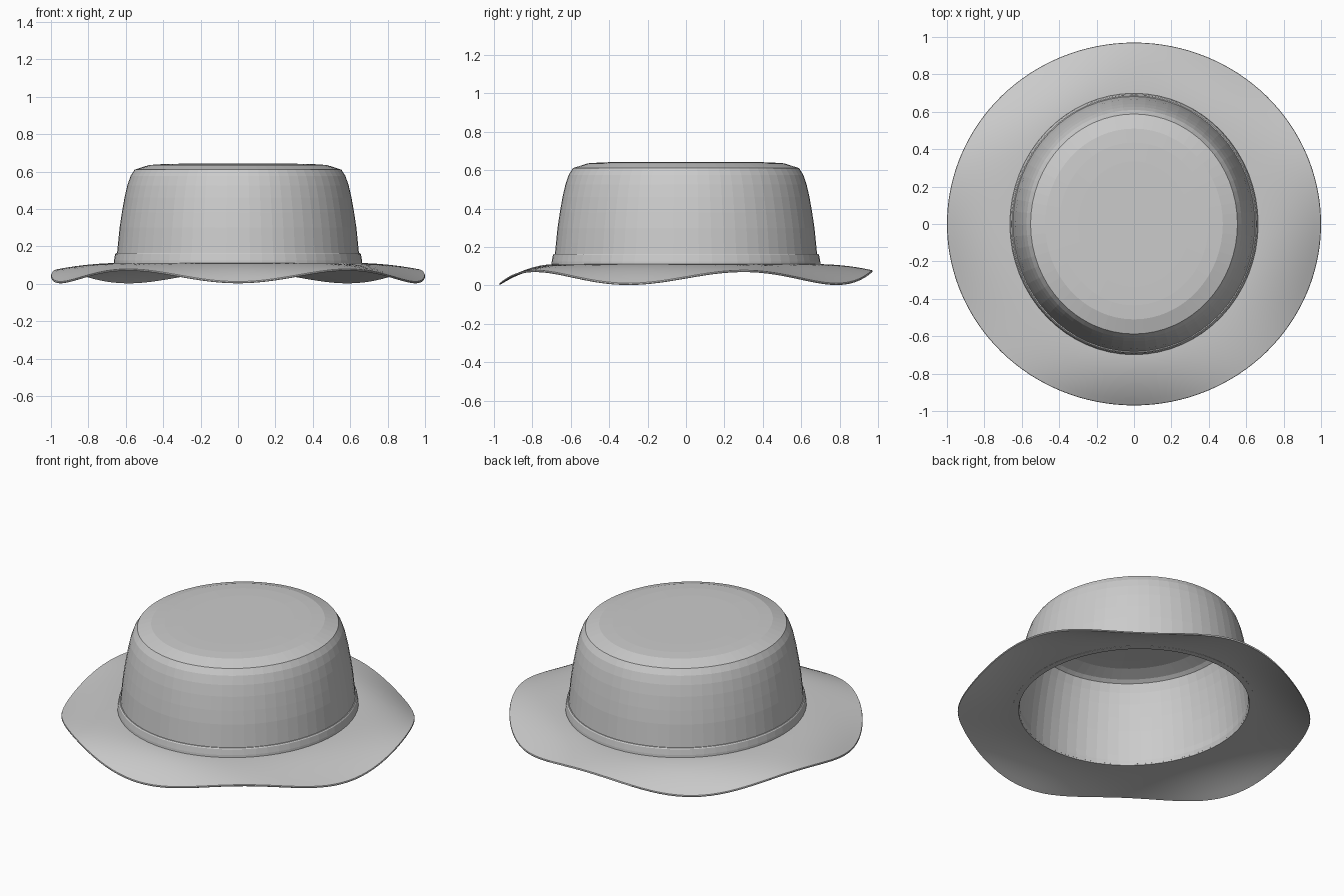
import bpy
import bmesh
from math import sin, cos, pi

cube = bpy.data.objects.get("Cube")
if cube:
    bpy.data.objects.remove(cube)

# Single felt colour
felt = bpy.data.materials.new("light_grey_felt")
felt.use_nodes = True
colour = (0.6, 0.6, 0.6, 1)
felt.diffuse_color = colour
felt.node_tree.nodes["Principled BSDF"].inputs["Base Color"].default_value = colour


def ring_surface(name, rows, segments, closed=False, smooth=False):
    """Skin a list of row functions, each giving a point for an angle."""
    bm = bmesh.new()
    rings = [[bm.verts.new(row(2 * pi * i / segments)) for i in range(segments)]
             for row in rows]
    pairs = list(zip(rings, rings[1:]))
    if closed:
        pairs.append((rings[-1], rings[0]))
    for a, b in pairs:
        for i in range(segments):
            j = (i + 1) % segments
            bm.faces.new((a[i], a[j], b[j], b[i]))
    if not closed:
        bm.faces.new(rings[0])
        bm.faces.new(rings[-1])
    bmesh.ops.recalc_face_normals(bm, faces=bm.faces)
    mesh = bpy.data.meshes.new(name)
    bm.to_mesh(mesh)
    bm.free()
    mesh.materials.append(felt)
    obj = bpy.data.objects.new(name, mesh)
    bpy.context.collection.objects.link(obj)
    if smooth:
        bpy.ops.object.select_all(action="DESELECT")
        bpy.context.view_layer.objects.active = obj
        obj.select_set(True)
        bpy.ops.object.shade_smooth_by_angle(angle=0.7)
    return obj


def oval(r, z, stretch=0.035):
    """Level oval row, slightly longer front to back."""
    return lambda a: (r * cos(a), (r + stretch) * sin(a), z)


def brim_row(t, side):
    """Row of the brim: five waves that grow towards the edge."""
    rx, ry = 0.64 + 0.36 * t, 0.675 + 0.295 * t
    thickness = 0.018 - 0.008 * t

    def point(a):
        z = 0.111 - t * t * (0.066 - 0.034 * sin(5 * a))
        return rx * cos(a), ry * sin(a), z - side * thickness
    return point


# Crown: outer shell from the centre of the top down, then up the inside
outer = [(0.3, 0.642), (0.4, 0.64), (0.475, 0.635), (0.553, 0.61),
         (0.575, 0.575), (0.592, 0.525), (0.607, 0.46), (0.621, 0.38),
         (0.633, 0.3), (0.641, 0.22), (0.648, 0.15), (0.65, 0.1)]
inner = [(r - 0.02, z - (0.02 if z > 0.6 else 0)) for r, z in reversed(outer)]
ring_surface("crown", [oval(r, z) for r, z in outer + inner], 64)

# Band around the foot of the crown
band = [(0.632, 0.092), (0.665, 0.092), (0.663, 0.125), (0.657, 0.158),
        (0.652, 0.164), (0.628, 0.164), (0.626, 0.12)]
ring_surface("crown_band", [oval(r, z) for r, z in band], 64, closed=True)

# Wavy brim: upper side outwards, rounded edge, lower side inwards
steps = [i / 10 for i in range(11)]
rows = [brim_row(t * 0.994, 0) for t in steps]
rows.append(brim_row(1, 0.5))
rows += [brim_row(t * 0.994, 1) for t in reversed(steps)]
ring_surface("brim", rows, 128, closed=True, smooth=True)
